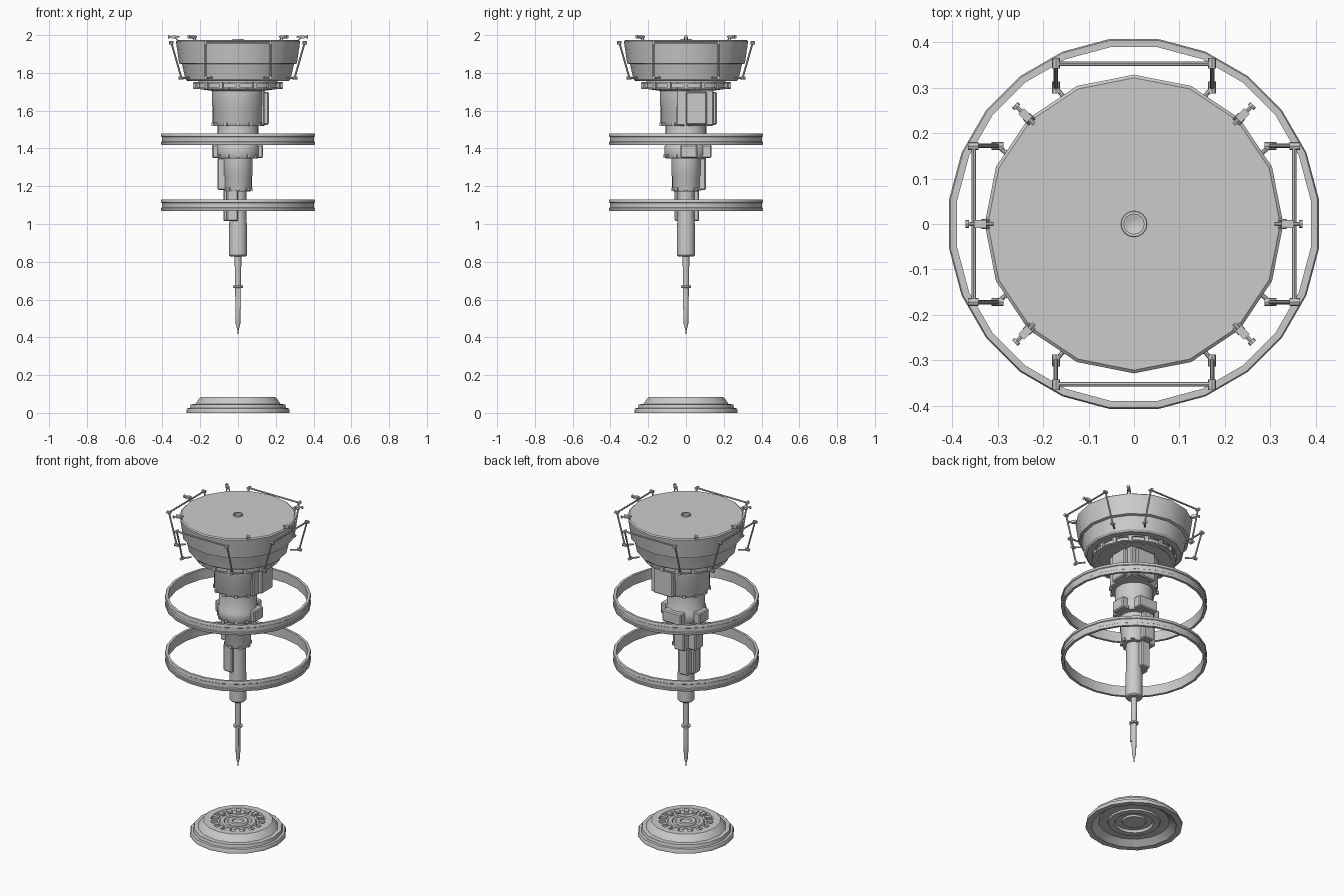
import bpy, bmesh, math
from mathutils import Vector, Matrix

grey = bpy.data.materials.new("plain grey")
grey.diffuse_color = (0.6, 0.6, 0.6, 1)


def finish(name, bm, smooth=True):
    bmesh.ops.recalc_face_normals(bm, faces=bm.faces)
    me = bpy.data.meshes.new(name)
    bm.to_mesh(me)
    bm.free()
    ob = bpy.data.objects.new(name, me)
    bpy.context.collection.objects.link(ob)
    me.materials.append(grey)
    if smooth:
        bpy.ops.object.select_all(action='DESELECT')
        ob.select_set(True)
        bpy.context.view_layer.objects.active = ob
        bpy.ops.object.shade_smooth_by_angle(angle=math.radians(32))
    return ob


def lathe(name, profile, sides, closed=False, turn=0.0):
    """Spin (radius, z) points round the z axis."""
    bm = bmesh.new()
    rows = []
    for r, z in profile:
        if r == 0:
            rows.append([bm.verts.new((0, 0, z))])
        else:
            rows.append([bm.verts.new((r * math.cos(a), r * math.sin(a), z))
                         for a in (turn + math.tau * i / sides for i in range(sides))])
    pairs = list(zip(rows, rows[1:] + rows[:1] if closed else rows[1:]))
    for a, b in pairs:
        for i in range(sides):
            j = (i + 1) % sides
            if len(a) == 1:
                bm.faces.new((a[0], b[i], b[j]))
            elif len(b) == 1:
                bm.faces.new((a[i], a[j], b[0]))
            else:
                bm.faces.new((a[i], a[j], b[j], b[i]))
    return finish(name, bm)


def add_box(bm, lo, hi, spin=0.0):
    lo, hi = Vector(lo), Vector(hi)
    m = (Matrix.Rotation(spin, 4, 'Z') @ Matrix.Translation((lo + hi) / 2)
         @ Matrix.Diagonal((*(hi - lo), 1)))
    bmesh.ops.create_cube(bm, size=1, matrix=m)


def add_rod(bm, a, b, r, sides=8, spin=0.0):
    rot = Matrix.Rotation(spin, 4, 'Z')
    a, b = rot @ Vector(a), rot @ Vector(b)
    d = b - a
    m = Matrix.Translation((a + b) / 2) @ d.to_track_quat('Z', 'Y').to_matrix().to_4x4()
    bmesh.ops.create_cone(bm, cap_ends=True, segments=sides, radius1=r, radius2=r,
                          depth=d.length, matrix=m)


def boxes(name, items):
    bm = bmesh.new()
    for lo, hi in items:
        add_box(bm, lo, hi)
    ob = finish(name, bm, False)
    mod = ob.modifiers.new("edge", 'BEVEL')
    mod.width, mod.segments = 0.006, 1
    return ob


# Flared head with stepped side bands and a centre dimple
lathe("flared_head", [
    (0, 1.962), (0.012, 1.965), (0.022, 1.968), (0.022, 1.979), (0.028, 1.979), (0.029, 1.974),
    (0.322, 1.974), (0.329, 1.968), (0.322, 1.92), (0.312, 1.85), (0.296, 1.846),
    (0.294, 1.835), (0.292, 1.828), (0.279, 1.768), (0.268, 1.757), (0.21, 1.757),
    (0.21, 1.715), (0.14, 1.705), (0, 1.705)], 16)

# Collar beneath the head, with repeated raised frames
lathe("head_collar", [(0.2, 1.75), (0.227, 1.75), (0.227, 1.718), (0.2, 1.718)], 32, True)
bm = bmesh.new()
for i in range(16):
    a = math.tau * i / 16
    add_box(bm, (0.222, -0.01, 1.716), (0.238, 0.01, 1.752), a)
    for z in (1.716, 1.745):
        add_box(bm, (0.222, -0.045, z), (0.234, 0.045, z + 0.007), a)
finish("collar_frames", bm, False)

# Telescoping column, each section narrower than the last
lathe("column_upper", [(0, 1.71), (0.138, 1.71), (0.138, 1.63), (0.134, 1.62), (0.134, 1.535),
                       (0.126, 1.52), (0, 1.52)], 32)
lathe("column_middle", [(0, 1.53), (0.108, 1.53), (0.108, 1.42), (0.114, 1.41),
                        (0.114, 1.365), (0.105, 1.347), (0, 1.347)], 32)
lathe("column_lower", [(0, 1.36), (0.078, 1.36), (0.078, 1.26), (0.073, 1.25), (0.073, 1.19),
                       (0.066, 1.172), (0, 1.172)], 24)
lathe("column_end", [(0, 1.18), (0.044, 1.18), (0.044, 1.04), (0.048, 0.98),
                     (0.048, 0.835), (0.042, 0.828), (0, 0.828)], 24)

# Housings clamped to the column
boxes("upper_housing", [((0.0, -0.05, 1.52), (0.14, 0.145, 1.71)),
                        ((0.1, 0.0, 1.525), (0.163, 0.11, 1.7)),
                        ((-0.02, 0.1, 1.525), (0.11, 0.163, 1.7))])
boxes("middle_housing", [((-0.137, -0.03, 1.35), (0.133, 0.06, 1.42)),
                         ((-0.06, 0.0, 1.35), (0.07, 0.135, 1.42))])
boxes("lower_housing", [((-0.108, -0.02, 1.18), (-0.05, 0.06, 1.35)),
                        ((-0.06, 0.02, 1.18), (0.01, 0.105, 1.35))])
boxes("end_housing", [((-0.078, -0.03, 1.015), (-0.02, 0.03, 1.18)),
                      ((-0.06, -0.06, 1.015), (0.0, 0.07, 1.18))])

# Bolts round the lower rims of the column
bm = bmesh.new()
for r, z, n in ((0.134, 1.525, 12), (0.112, 1.355, 12), (0.072, 1.18, 8)):
    for i in range(n):
        add_box(bm, (r - 0.01, -0.01, z - 0.005), (r + 0.006, 0.01, z + 0.012), math.tau * i / n)
finish("rim_bolts", bm, False)

# Needle probe
lathe("needle", [(0, 0.84), (0.018, 0.84), (0.016, 0.675), (0.026, 0.673), (0.026, 0.663),
                 (0.015, 0.661), (0.014, 0.56), (0.012, 0.47), (0.004, 0.44), (0, 0.405)], 12)
bm = bmesh.new()
add_box(bm, (-0.004, -0.017, 0.55), (0.016, 0.0, 0.66))
finish("needle_rib", bm, False)

# Two floating hoops with a shallow outer channel
for name, z in (("upper_hoop", 1.448), ("lower_hoop", 1.1)):
    lathe(name, [(0.393, z - 0.031), (0.408, z - 0.031), (0.411, z - 0.026), (0.411, z - 0.015),
                 (0.407, z - 0.012), (0.407, z + 0.012), (0.411, z + 0.015), (0.411, z + 0.026),
                 (0.408, z + 0.031), (0.393, z + 0.031)], 24, True, math.pi / 24)

# Four outrigger rails round the head
bm = bmesh.new()
for k in range(4):
    s = k * math.pi / 2
    add_rod(bm, (0.353, -0.17, 1.96), (0.353, 0.17, 1.96), 0.005, 8, s)
    for y in (-0.172, 0.172):
        add_rod(bm, (0.353, y, 1.96), (0.3, y, 1.775), 0.005, 8, s)
        add_rod(bm, (0.342, y, 1.96), (0.366, y, 1.96), 0.009, 8, s)
        add_rod(bm, (0.288, y, 1.773), (0.314, y, 1.773), 0.009, 8, s)
        add_rod(bm, (0.3, y, 1.773), (0.26, y * 0.8, 1.775), 0.005, 8, s)
finish("outrigger_rails", bm)

# Small radial pins above the rim
bm = bmesh.new()
for deg in (0, 45, 135, 180, 225, 315):
    s = math.radians(deg)
    add_rod(bm, (0.31, 0, 1.991), (0.365, 0, 1.991), 0.0045, 8, s)
    add_box(bm, (0.325, -0.009, 1.983), (0.352, 0.009, 1.999), s)
    add_rod(bm, (0.363, 0, 1.991), (0.371, 0, 1.991), 0.009, 8, s)
    for y in (-0.008, 0.008):
        add_rod(bm, (0.315, y, 1.968), (0.335, y, 1.989), 0.003, 6, s)
finish("rim_pins", bm)

# Ground plate: stepped dish with concentric rings above and below
lathe("ground_plate", [
    (0, 0.074), (0.03, 0.074), (0.034, 0.082), (0.055, 0.082), (0.06, 0.072), (0.075, 0.072),
    (0.08, 0.08), (0.1, 0.08), (0.105, 0.072), (0.15, 0.072), (0.155, 0.085), (0.196, 0.085),
    (0.204, 0.078), (0.226, 0.047), (0.25, 0.045), (0.254, 0.026), (0.268, 0.024),
    (0.273, 0.014), (0.273, 0.0), (0.24, 0.0), (0.2, 0.03), (0.15, 0.03), (0.145, 0.02),
    (0.11, 0.02), (0.105, 0.035), (0.07, 0.035), (0.065, 0.025), (0, 0.025)], 16)
bm = bmesh.new()
for i in range(16):
    add_box(bm, (0.115, -0.012, 0.07), (0.16, 0.012, 0.083), math.tau * (i + 0.5) / 16)
finish("plate_studs", bm, False)
